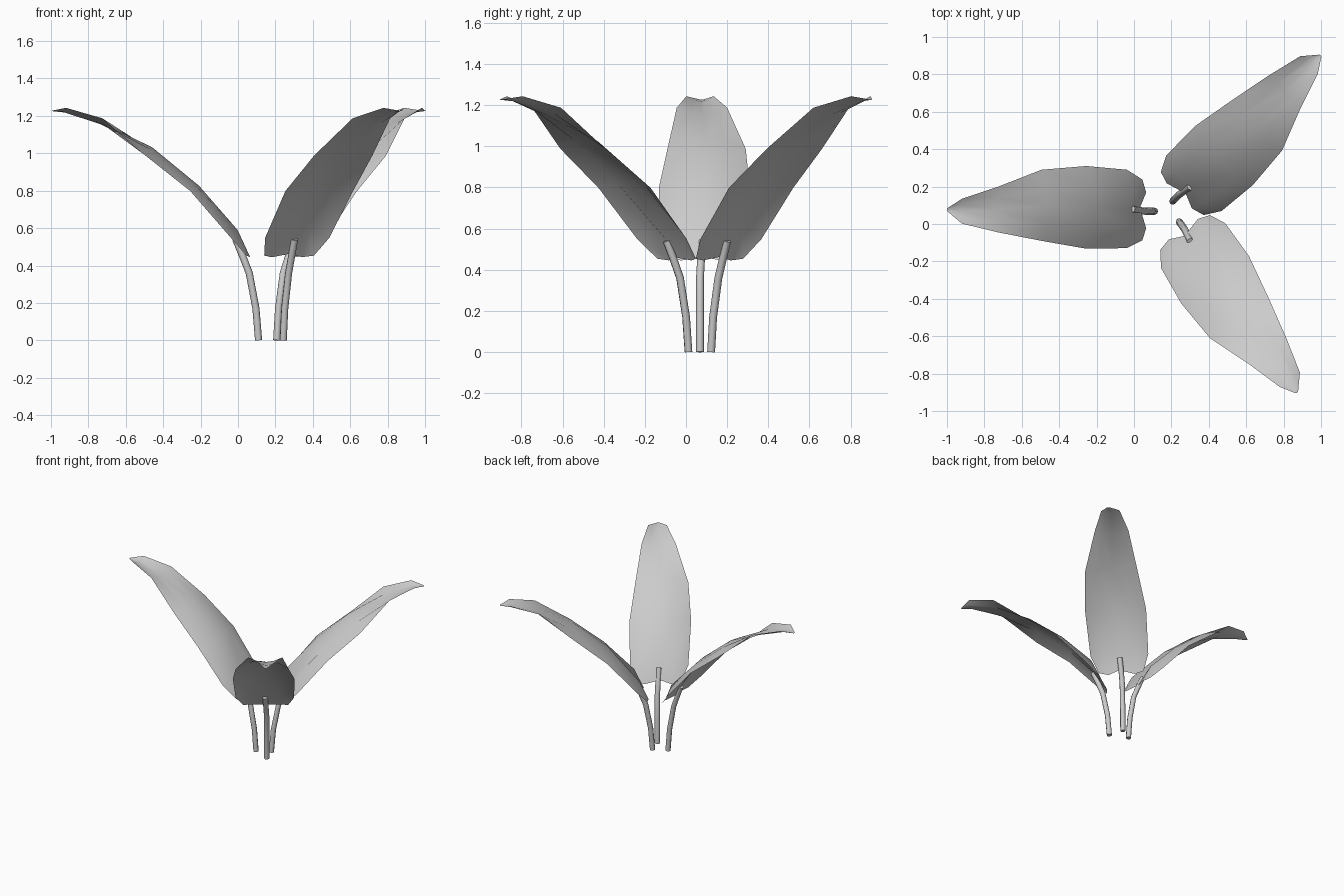
import bpy, math
from mathutils import Matrix, Vector

if "Cube" in bpy.data.objects:
    bpy.data.objects.remove(bpy.data.objects["Cube"])

# Leaf rows, base to tip:
# edge distance, centre distance, left, right, edge height, centre height
# (arched across the lower half, cupped near the tip)
ROWS = [
    (0.365, 0.318, 0.20, -0.242, 0.798, 0.826),
    (0.605, 0.57, 0.158, -0.222, 0.988, 1.033),
    (0.835, 0.845, 0.113, -0.132, 1.187, 1.155),
    (1.03, 1.035, 0.066, -0.067, 1.243, 1.218),
]
# Heart-shaped base: rim row, then the shoulder row (distance, side, height)
BASE = [(0.065, 0.155, 0.453), (0.045, 0.09, 0.445), (0.078, -0.02, 0.462),
        (0.045, -0.10, 0.445), (0.065, -0.17, 0.453),
        (0.148, 0.197, 0.548), (0.112, 0.095, 0.59), (0.128, -0.013, 0.55),
        (0.112, -0.12, 0.59), (0.148, -0.222, 0.548)]
# Pointed tip
TIP = [(1.108, 0.0, 1.227), (1.11, -0.004, 1.226), (1.11, -0.008, 1.226),
       (1.11, -0.012, 1.226), (1.108, -0.016, 1.227)]
STEM = [(0.0, 0.0, 0.0), (0.014, 0.0, 0.17), (0.05, 0.0, 0.36),
        (0.085, -0.005, 0.45), (0.122, -0.012, 0.54)]


def leaf(name, place):
    verts = list(BASE)
    for de, dc, left, right, ze, zc in ROWS:
        mid = (left + right) / 2
        half = (left - right) / 2
        for f in (1, 0.5, 0, -0.5, -1):
            k = f * f
            verts.append((dc + (de - dc) * k, mid + half * f, zc + (ze - zc) * k))
    verts += TIP
    faces = []
    for r in range(len(verts) // 5 - 1):
        for c in range(4):
            a = r * 5 + c
            faces.append((a, a + 1, a + 6, a + 5))
    mesh = bpy.data.meshes.new(name)
    mesh.from_pydata([place @ Vector(v) for v in verts], [], faces)
    for p in mesh.polygons:
        p.use_smooth = True
    obj = bpy.data.objects.new(name, mesh)
    bpy.context.collection.objects.link(obj)


def stem(name, place):
    curve = bpy.data.curves.new(name, 'CURVE')
    curve.dimensions = '3D'
    curve.bevel_depth = 0.019
    curve.bevel_resolution = 2
    curve.use_fill_caps = True
    line = curve.splines.new('POLY')
    line.points.add(len(STEM) - 1)
    for pt, p in zip(line.points, STEM):
        pt.co = (*(place @ Vector(p)), 1)
    line.use_smooth = True
    obj = bpy.data.objects.new(name, curve)
    bpy.context.collection.objects.link(obj)


# Three leaves fanning out from neighbouring stem roots
for i, (x, y, angle) in enumerate([(0.11, 0.068, 180), (0.207, 0.122, 45), (0.242, 0.012, -55)], 1):
    place = Matrix.Translation((x, y, 0)) @ Matrix.Rotation(math.radians(angle), 4, 'Z')
    leaf(f"leaf_{i}", place)
    stem(f"stem_{i}", place)
